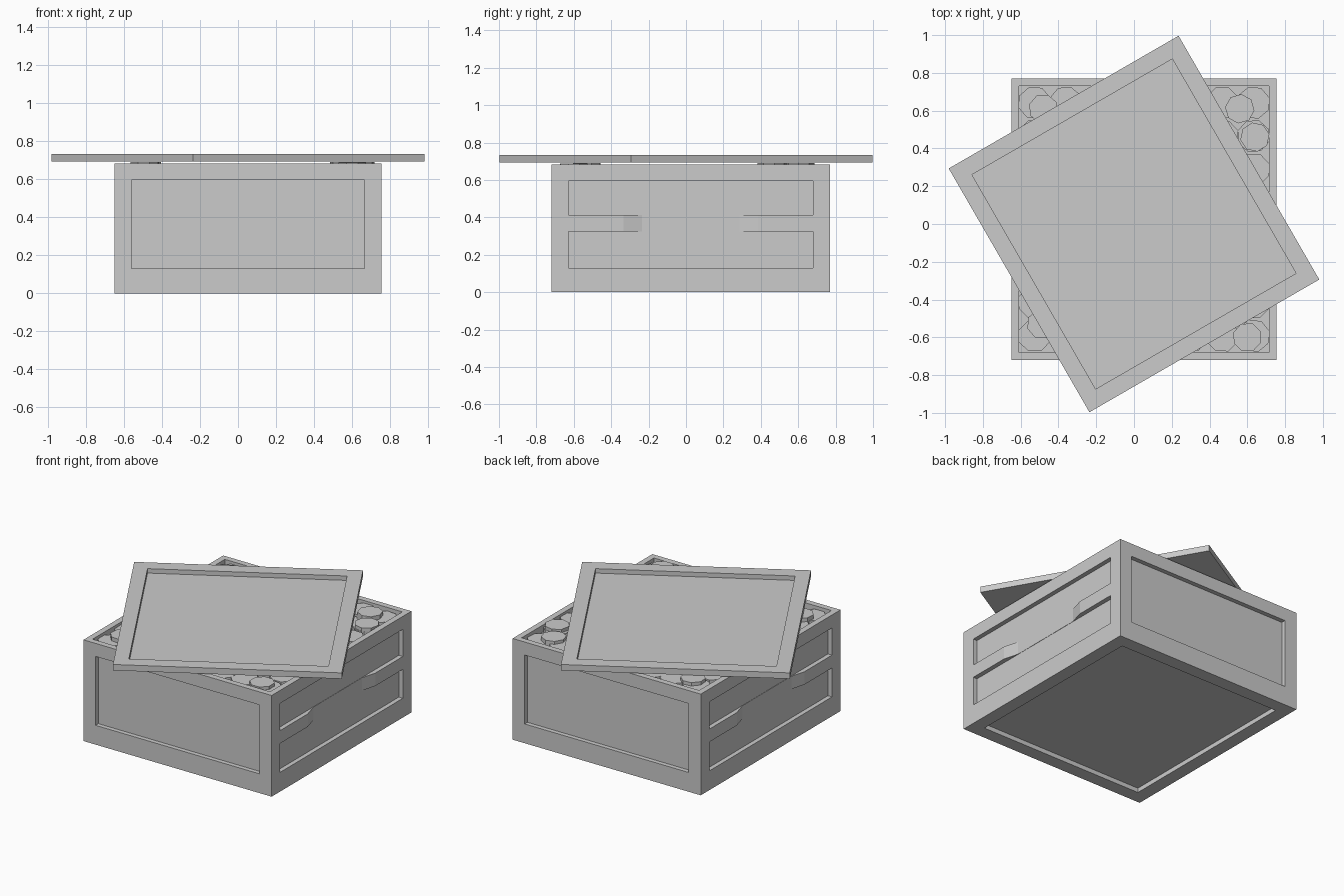
import bpy, bmesh, math, random
from mathutils import Matrix, Vector

if "Cube" in bpy.data.objects:
    bpy.data.objects.remove(bpy.data.objects["Cube"])

random.seed(3)
CX, CY = 0.053, 0.025          # crate centre
W, D, H = 1.405, 1.49, 0.683   # crate size
T, B = 0.04, 0.09              # wall thickness, board width
REC = 0.03                     # panel recess depth


def make(name, bm, mat=None):
    bmesh.ops.recalc_face_normals(bm, faces=bm.faces)
    if mat:
        bm.transform(mat)
    me = bpy.data.meshes.new(name)
    bm.to_mesh(me)
    bm.free()
    ob = bpy.data.objects.new(name, me)
    bpy.context.collection.objects.link(ob)
    return ob


def box(name, lo, hi, mat=None):
    bm = bmesh.new()
    c = [(a + b) / 2 for a, b in zip(lo, hi)]
    s = [b - a for a, b in zip(lo, hi)]
    bmesh.ops.create_cube(bm, size=1, matrix=Matrix.Translation(c) @ Matrix.Diagonal((*s, 1)))
    return make(name, bm, mat)


def framed_board(name, mat):
    """Flat panel with a raised frame on its upper side."""
    x, y = W / 2, D / 2
    box(name + "_panel", (-x + 0.01, -y + 0.01, 0), (x - 0.01, y - 0.01, T - REC), mat)
    for s in (-1, 1):
        ya, yb = sorted((s * y, s * (y - B)))
        xa, xb = sorted((s * x, s * (x - B)))
        box(name + "_end_board", (-x, ya, 0), (x, yb, T), mat)
        box(name + "_side_board", (xa, -y + B, 0), (xb, y - B, T), mat)


def wall(name, length, z0, mat):
    """Wall in the local xz plane, outer face at y = 0, thickness toward +y."""
    h = length / 2
    box(name + "_panel", (-h + 0.02, REC, z0), (h - 0.02, T, H - 0.01), mat)
    box(name + "_bottom_rail", (-h, 0, z0), (h, T, 0.13), mat)
    box(name + "_top_rail", (-h, 0, 0.595), (h, T, H), mat)
    for a in (-h, h - B):
        box(name + "_stile", (a, 0, 0.13), (a + B, T, 0.595), mat)


def grip_rail(name, length, mat):
    """Middle rail whose centre bends inward as a hand grip."""
    h = length / 2 - B
    prof = [(-h, 0), (-0.36, 0), (-0.26, REC - 0.002), (0.26, REC - 0.002),
            (0.36, 0), (h, 0), (h, T), (-h, T)]
    bm = bmesh.new()
    f = bm.faces.new([bm.verts.new((x, y, 0.325)) for x, y in prof])
    r = bmesh.ops.extrude_face_region(bm, geom=[f])
    bmesh.ops.translate(bm, vec=(0, 0, 0.087),
                        verts=[v for v in r["geom"] if isinstance(v, bmesh.types.BMVert)])
    make(name, bm, mat)


def disc(name, x, y, z0, z1, r, turn):
    bm = bmesh.new()
    bmesh.ops.create_cone(bm, cap_ends=True, segments=8, radius1=r, radius2=r, depth=z1 - z0,
                          matrix=Matrix.Translation((x, y, (z0 + z1) / 2)) @ Matrix.Rotation(turn, 4, 'Z'))
    make(name, bm)


centre = Matrix.Translation((CX, CY, 0))

# Crate base, frame facing down
framed_board("base", centre @ Matrix.Translation((0, 0, T)) @ Matrix.Rotation(math.pi, 4, 'X'))

# Front/back walls and the two side walls with grips
for i, nm in enumerate(("front", "right", "back", "left")):
    rot = Matrix.Rotation(i * math.pi / 2, 4, 'Z')
    if i % 2 == 0:
        wall(nm, W, T, centre @ rot @ Matrix.Translation((0, -D / 2, 0)))
    else:
        m = centre @ rot @ Matrix.Translation((0, -W / 2, 0))
        wall(nm, D - 0.002, T, m)
        grip_rail(nm + "_grip_rail", D, m)

# Contents: filler with packed eight-sided discs
ix, iy = W / 2 - T, D / 2 - T
box("filler", (-ix, -iy, T), (ix, iy, 0.635), centre)
n = 8
for i in range(n):
    for j in range(n):
        x = CX - ix + (i + 0.5) * 2 * ix / n
        y = CY - iy + (j + 0.5) * 2 * iy / n
        disc("packed_disc", x, y, 0.62, 0.662 + random.uniform(0, 0.008), 0.088,
             math.pi / 8 + random.uniform(-0.1, 0.1))

# Loose discs rising above the rim
for x, y, z in ((-0.48, 0.61, 0.69), (0.56, 0.61, 0.69), (0.64, 0.46, 0.691),
                (-0.49, -0.53, 0.69), (0.60, -0.60, 0.688)):
    disc("loose_disc", x, y, 0.64, z, 0.078, random.uniform(0, 0.7))

# Lid laid askew on the contents
framed_board("lid", Matrix.Translation((0, 0, 0.693)) @ Matrix.Rotation(math.radians(30), 4, 'Z'))
